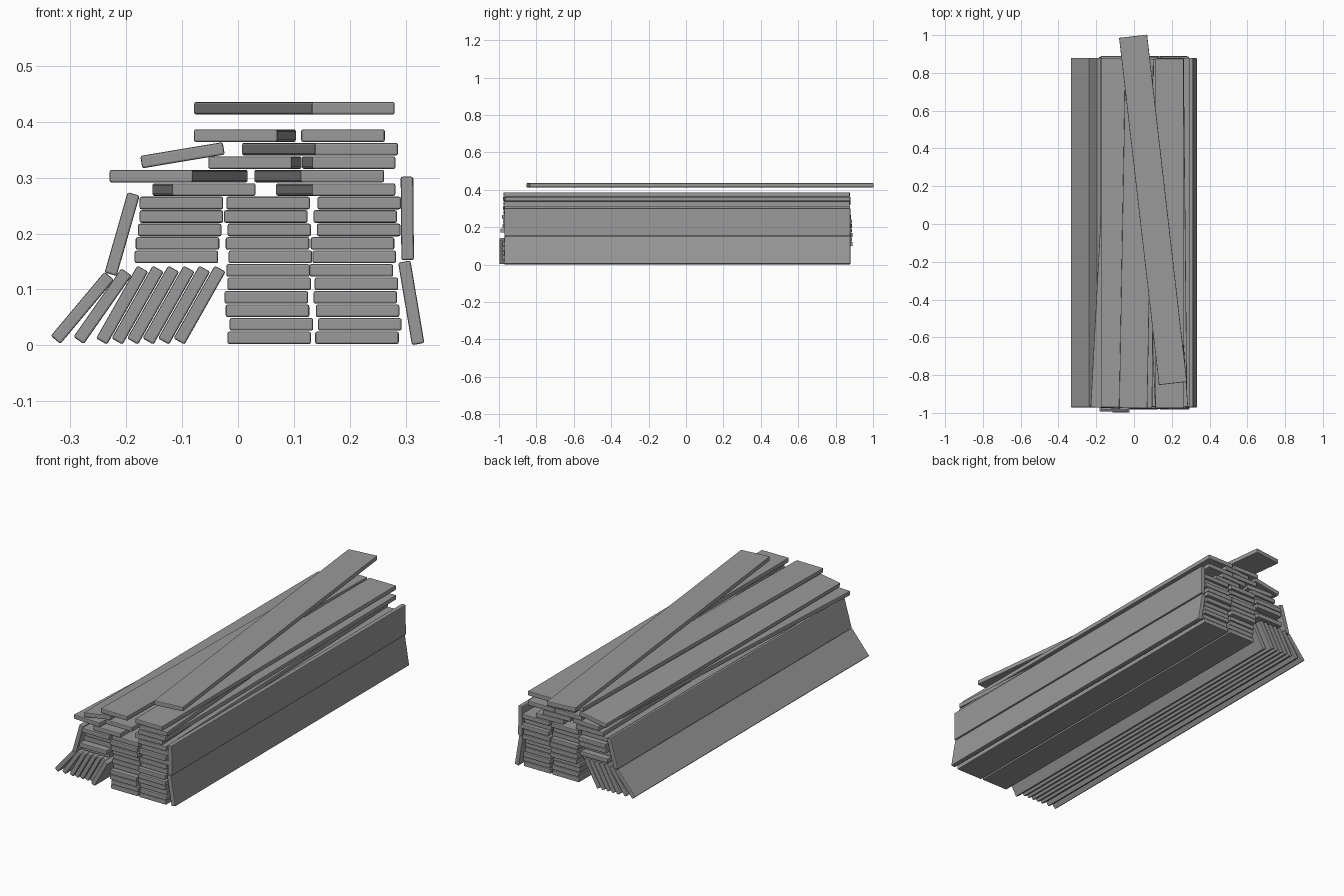
import bpy, bmesh, math, random

if "Cube" in bpy.data.objects:
    bpy.data.objects.remove(bpy.data.objects["Cube"])

random.seed(4)
W, L, T = 0.1495, 1.85, 0.0225
PITCH = 0.0241
Z0 = 0.0135

# Dark grey board colour
GREY = bpy.data.materials.new("dark_grey")
GREY.diffuse_color = (0.32, 0.32, 0.32, 1)
GREY.use_nodes = True
GREY.node_tree.nodes["Principled BSDF"].inputs["Base Color"].default_value = GREY.diffuse_color


# One shared board: a box with lightly eased edges
def board_mesh():
    bm = bmesh.new()
    bmesh.ops.create_cube(bm, size=1)
    bmesh.ops.scale(bm, vec=(W, L, T), verts=bm.verts)
    bmesh.ops.bevel(bm, geom=bm.edges[:], offset=0.0035, segments=2,
                    profile=0.5, affect='EDGES')
    me = bpy.data.meshes.new("plank")
    bm.to_mesh(me)
    bm.free()
    me.materials.append(GREY)
    return me


MESH = board_mesh()


def plank(name, x, z, y=-0.046, tilt=0.0, yaw=0.0):
    ob = bpy.data.objects.new(name, MESH)
    ob.location = (x + 0.0008, y, z)
    ob.rotation_euler = (0, -math.radians(tilt), yaw)
    bpy.context.collection.objects.link(ob)
    return ob


def jitter():
    return -0.045 + random.uniform(-0.015, 0.012)


# Straight stacks: x centre of each board, from the bottom row up
stacks = {
    "right_stack": (0, [.212, .217, .213, .209, .211, .202, .207, .204, .215, .209, .216]),
    "middle_stack": (0, [.055, .059, .052, .050, .055, .053, .057, .052, .055, .049, .053]),
    "left_stack": (6, [-.111, -.109, -.105, -.102, -.102]),
}
for name, (first, xs) in stacks.items():
    for i, x in enumerate(xs):
        y = -0.067 if name == "left_stack" and i == 1 else jitter()
        plank(f"{name}_plank", x, Z0 + (first + i) * PITCH, y)

# Boards leaning in a row under the left stack
plank("leaning_plank", -0.279, 0.067, tilt=50)
plank("leaning_plank", -0.243, 0.070, tilt=55)
for i in range(6):
    plank("leaning_plank", -0.208 + i * 0.0277, 0.072,
          -0.073 if i == 5 else -0.046, tilt=60.5)

# Boards propped against the sides
plank("left_side_plank", -0.208, 0.199, tilt=74)
plank("right_lower_side_plank", 0.309, 0.076, tilt=99.5)
plank("right_upper_side_plank", 0.302, 0.227, tilt=90.5)

# Loose boards on top: row, x of front end, x of back end
loose = [
    (11, -.044, -.079), (11, .206, .142),
    (12, -.156, -.058), (12, .186, .103),
    (13, .021, .038), (13, .206, .188),
    (14, .211, .081),
    (15, -.005, .028), (15, .187, .187),
]
for row, front, back in loose:
    plank("loose_plank", (front + back) / 2, Z0 + row * PITCH, -0.05,
          yaw=-math.asin((back - front) / L))
plank("tilted_plank", -0.100, 0.340, tilt=9.5)
plank("top_plank", 0.100, 0.424, 0.075, yaw=math.asin(0.211 / L))
